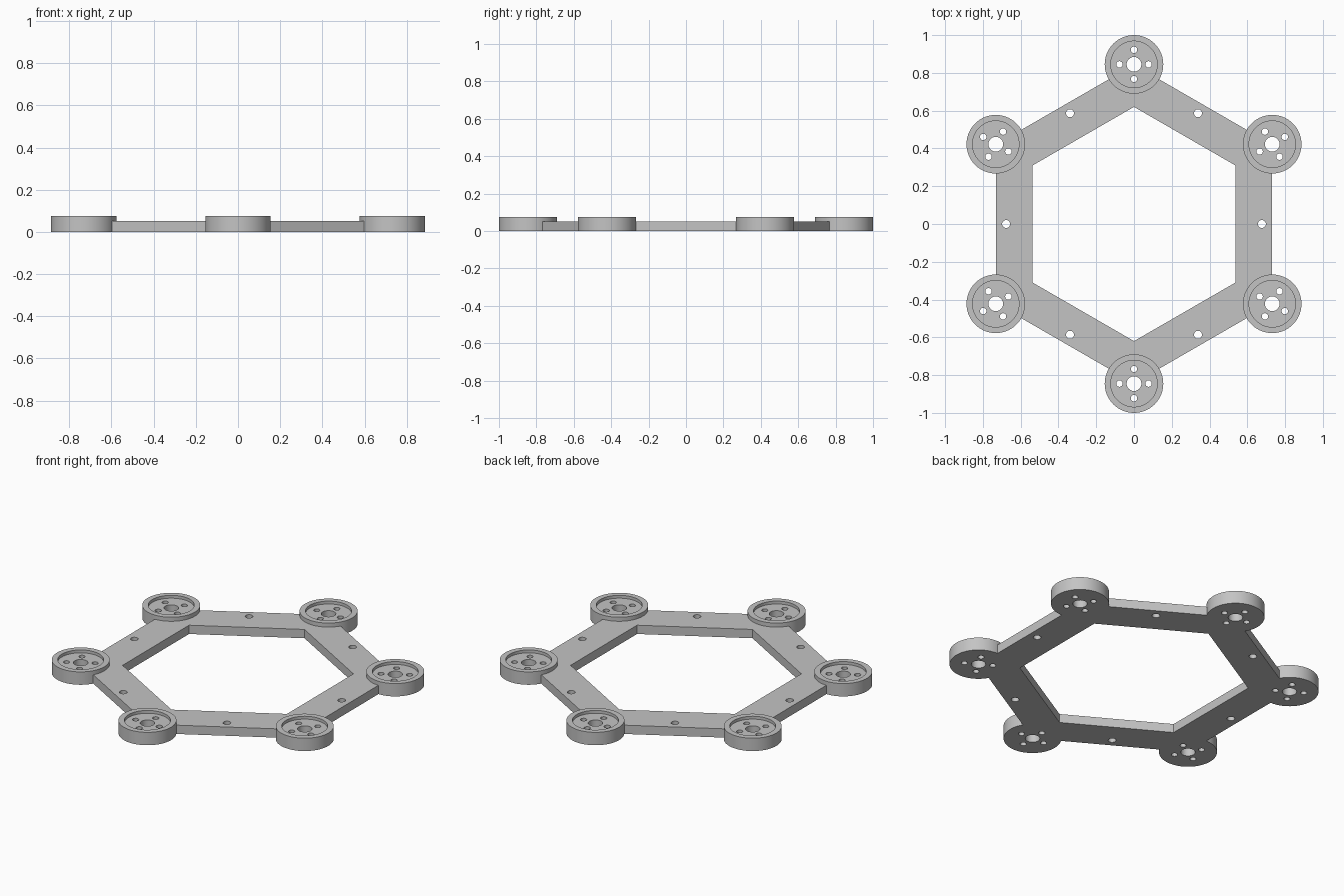
import bpy
import bmesh
from math import cos, sin, pi, radians
from mathutils import Matrix, Vector

if "Cube" in bpy.data.objects:
    bpy.data.objects.remove(bpy.data.objects["Cube"])

HUB_RING = 0.845      # distance of the hub centres from the middle
FRAME_TOP = 0.052
HUB_TOP = 0.076
RECESS_FLOOR = 0.059
SHADE = (0.55, 0.55, 0.55, 1)

grey = bpy.data.materials.new("plain grey")
grey.use_nodes = True
grey.diffuse_color = SHADE
grey.node_tree.nodes["Principled BSDF"].inputs["Base Color"].default_value = SHADE


def polar(r, angle, z=0):
    return Vector((r * cos(angle), r * sin(angle), z))


def make_object(name, bm):
    bmesh.ops.recalc_face_normals(bm, faces=bm.faces)
    mesh = bpy.data.meshes.new(name)
    bm.to_mesh(mesh)
    bm.free()
    mesh.materials.append(grey)
    obj = bpy.data.objects.new(name, mesh)
    bpy.context.collection.objects.link(obj)
    return obj


def cylinders(name, centres, radius, z0, z1, sides):
    """One object holding an upright cylinder at every centre."""
    bm = bmesh.new()
    for c in centres:
        bmesh.ops.create_cone(bm, cap_ends=True, segments=sides, radius1=radius,
                              radius2=radius, depth=z1 - z0,
                              matrix=Matrix.Translation((c.x, c.y, (z0 + z1) / 2)))
    return make_object(name, bm)


def combine(target, tool, operation):
    """Apply a boolean and discard the helper."""
    tool.hide_render = True
    mod = target.modifiers.new(operation, 'BOOLEAN')
    mod.object, mod.operation, mod.solver = tool, operation, 'EXACT'
    bpy.context.view_layer.objects.active = target
    bpy.ops.object.modifier_apply(modifier=mod.name)
    bpy.data.objects.remove(tool)


corners = [radians(30 + 60 * i) for i in range(6)]
hubs = [polar(HUB_RING, a) for a in corners]

# Hexagonal frame: a rectangular section carried round the six corners
bm = bmesh.new()
section = ((0.62, 0), (0.843, 0), (0.843, FRAME_TOP), (0.62, FRAME_TOP))
loops = [[bm.verts.new(polar(r, a, z)) for r, z in section] for a in corners]
for i, loop in enumerate(loops):
    last = loops[i - 1]
    for k in range(4):
        bm.faces.new((last[k - 1], last[k], loop[k], loop[k - 1]))
frame = make_object("hexagon_frame", bm)

# One hole in the middle of each side bar
bars = [polar(0.677, a + pi / 6) for a in corners]
combine(frame, cylinders("bar_holes", bars, 0.021, -0.1, 0.2, 32), 'DIFFERENCE')

# Round hubs on the six corners, with a shallow recess in each
combine(frame, cylinders("hubs", hubs, 0.155, 0, HUB_TOP, 96), 'UNION')
combine(frame, cylinders("recess_cutter", hubs, 0.123, RECESS_FLOOR, 0.2, 96), 'DIFFERENCE')

# Shaft hole and four screw holes through each hub
screws = [h + polar(0.077, a + k * pi / 2) for h, a in zip(hubs, corners) for k in range(4)]
combine(frame, cylinders("shaft_holes", hubs, 0.039, -0.1, 0.2, 48), 'DIFFERENCE')
combine(frame, cylinders("screw_holes", screws, 0.017, -0.1, 0.2, 24), 'DIFFERENCE')

# Smooth round walls, crisp edges
bpy.ops.object.select_all(action='DESELECT')
frame.select_set(True)
bpy.context.view_layer.objects.active = frame
bpy.ops.object.shade_smooth_by_angle(angle=radians(30))
